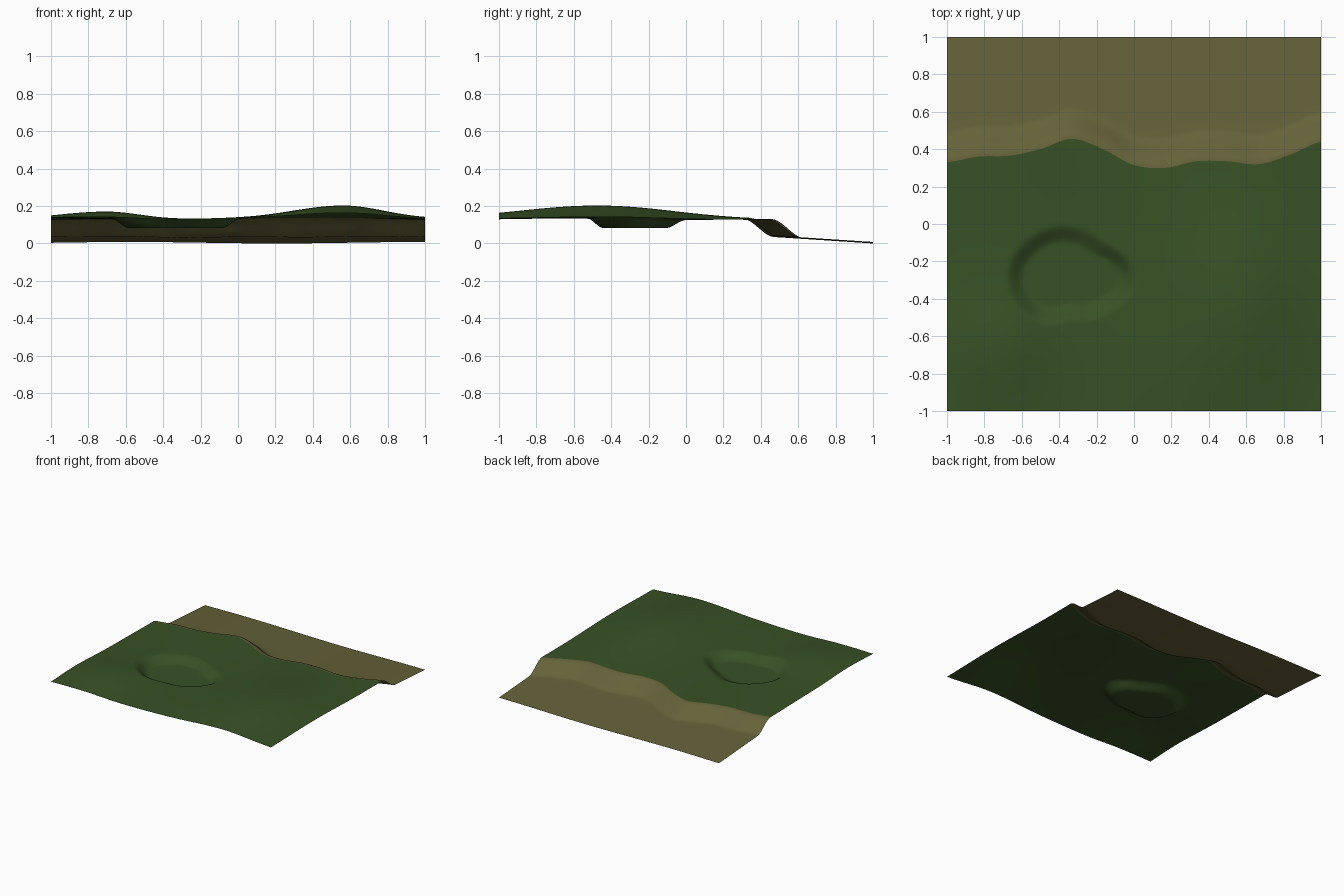
import bpy
import bmesh
from math import sin, cos, exp, atan2, hypot, pi

cube = bpy.data.objects.get("Cube")
if cube:
    bpy.data.objects.remove(cube, do_unlink=True)


def make_material(name, rgb):
    mat = bpy.data.materials.new(name)
    mat.use_nodes = True
    colour = (*rgb, 1.0)
    mat.diffuse_color = colour
    bsdf = mat.node_tree.nodes["Principled BSDF"]
    bsdf.inputs["Base Color"].default_value = colour
    bsdf.inputs["Roughness"].default_value = 0.9
    return mat


def smoothstep(t):
    t = max(0.0, min(1.0, t))
    return t * t * (3 - 2 * t)


def spline(a, b, c, d, t):
    """Catmull-Rom blend between b and c."""
    return b + 0.5 * t * (c - a + t * (2*a - 5*b + 4*c - d + t * (3*(b - c) + d - a)))


# Shape controls: grass edge line at even x steps, pit radius at even angles
EDGE = [0.33, 0.36, 0.365, 0.40, 0.455, 0.40, 0.315, 0.30, 0.335, 0.335, 0.32, 0.37, 0.44]
PIT = [0.36, 0.27, 0.28, 0.31, 0.35, 0.32, 0.25, 0.29]
PIT_X, PIT_Y, PIT_FLOOR, PIT_WALL = -0.34, -0.28, 0.082, 0.11
BANK_WIDTH = 0.17


def edge_y(x):
    u = (x + 1) / 2 * (len(EDGE) - 1)
    i = min(int(u), len(EDGE) - 2)
    pts = [EDGE[max(0, min(len(EDGE) - 1, i + k))] for k in (-1, 0, 1, 2)]
    return spline(*pts, u - i)


def pit_radius(angle):
    u = (angle % (2 * pi)) / (2 * pi) * len(PIT)
    i = int(u)
    return spline(*[PIT[(i + k) % len(PIT)] for k in (-1, 0, 1, 2)], u - i)


def hill(x, y, cx, cy, height, left, right, depth):
    width = left if x < cx else right
    return height * exp(-0.5 * (((x - cx) / width) ** 2 + ((y - cy) / depth) ** 2))


def meadow_height(x, y):
    z = 0.129 + 0.004 * sin(5 * x + 2 * y) * cos(4 * y - x)
    z += hill(x, y, 0.56, -0.5, 0.077, 0.27, 0.22, 0.40)
    z += hill(x, y, -0.7, -0.68, 0.043, 0.25, 0.18, 0.22)
    dx, dy = x - PIT_X, y - PIT_Y
    inside = pit_radius(atan2(dy, dx)) - hypot(dx, dy)
    return z + (PIT_FLOOR - z) * smoothstep(inside / PIT_WALL)


def shore_height(x, y):
    return 0.004 + 0.004 * sin(4 * x - 2.4) + 0.065 * (1 - y)


def bank_height(x, y):
    top = edge_y(x)
    z = meadow_height(x, top)
    return z + (shore_height(x, y) - z) * smoothstep((y - top) / BANK_WIDTH)


def make_sheet(name, columns, fractions, y_of, height, mat):
    """Smooth sheet: columns run along x, fractions set the rows in y."""
    bm = bmesh.new()
    rows = []
    for f in fractions:
        row = []
        for c in range(columns + 1):
            x = -1 + 2 * c / columns
            y = y_of(x, f)
            row.append(bm.verts.new((x, y, height(x, y))))
        rows.append(row)
    for lower, upper in zip(rows, rows[1:]):
        for c in range(columns):
            bm.faces.new((lower[c], lower[c + 1], upper[c + 1], upper[c])).smooth = True
    mesh = bpy.data.meshes.new(name)
    bm.to_mesh(mesh)
    bm.free()
    mesh.materials.append(mat)
    obj = bpy.data.objects.new(name, mesh)
    bpy.context.collection.objects.link(obj)
    return obj


grass = make_material("grass_green", (0.040, 0.082, 0.019))
earth = make_material("dry_earth", (0.130, 0.122, 0.042))

# Grassy plateau with hills and a sunken pit
make_sheet("meadow", 120, [i / 100 for i in range(101)],
           lambda x, f: -1 + f * (edge_y(x) + 1), meadow_height, grass)


# Earth bank falling from the grass edge, then the gently sloping shore
def bank_y(x, f):
    top = edge_y(x)
    toe = top + BANK_WIDTH
    return top + f * BANK_WIDTH if f <= 1 else toe + (f - 1) * (1 - toe)


make_sheet("bank_and_shore", 120,
           [i / 14 for i in range(15)] + [1 + i / 8 for i in range(1, 9)],
           bank_y, bank_height, earth)
